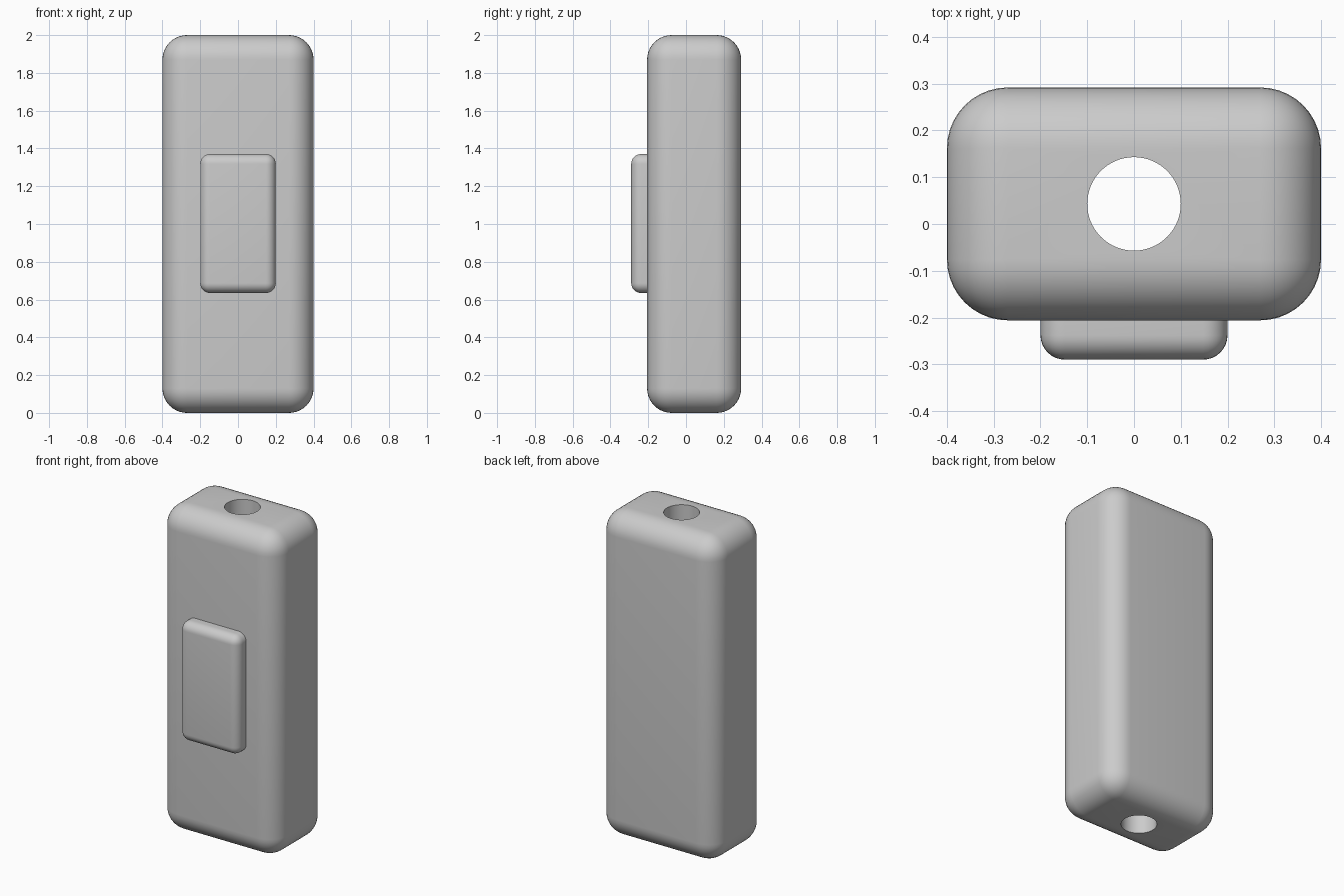
import bpy

if "Cube" in bpy.data.objects:
    bpy.data.objects.remove(bpy.data.objects["Cube"])


def apply_modifiers(obj):
    bpy.ops.object.select_all(action='DESELECT')
    obj.select_set(True)
    bpy.context.view_layer.objects.active = obj
    for mod in list(obj.modifiers):
        bpy.ops.object.modifier_apply(modifier=mod.name)
    bpy.ops.object.shade_smooth_by_angle(angle=0.6)


def rounded_box(name, lo, hi, radius, segments):
    centre = [(a + b) / 2 for a, b in zip(lo, hi)]
    bpy.ops.mesh.primitive_cube_add(size=1, location=centre)
    obj = bpy.context.object
    obj.name = name
    obj.scale = [b - a for a, b in zip(lo, hi)]
    bpy.ops.object.transform_apply(location=False, rotation=False, scale=True)
    bevel = obj.modifiers.new("round", 'BEVEL')
    bevel.width = radius
    bevel.segments = segments
    return obj


# Housing with rounded edges
housing = rounded_box("switch_housing", (-0.4, -0.206, 0), (0.4, 0.292, 2), 0.13, 10)

# Cable channel running the full height
bpy.ops.mesh.primitive_cylinder_add(vertices=64, radius=0.1, depth=2.4,
                                    location=(0, 0.043, 1))
cutter = bpy.context.object
cutter.name = "cable_channel_cutter"
cutter.hide_render = True
cut = housing.modifiers.new("cable_channel", 'BOOLEAN')
cut.operation = 'DIFFERENCE'
cut.solver = 'EXACT'
cut.object = cutter
apply_modifiers(housing)
bpy.data.objects.remove(cutter)

# Raised button on the front
button = rounded_box("switch_button", (-0.2, -0.29, 0.635), (0.2, -0.09, 1.37), 0.052, 8)
apply_modifiers(button)
